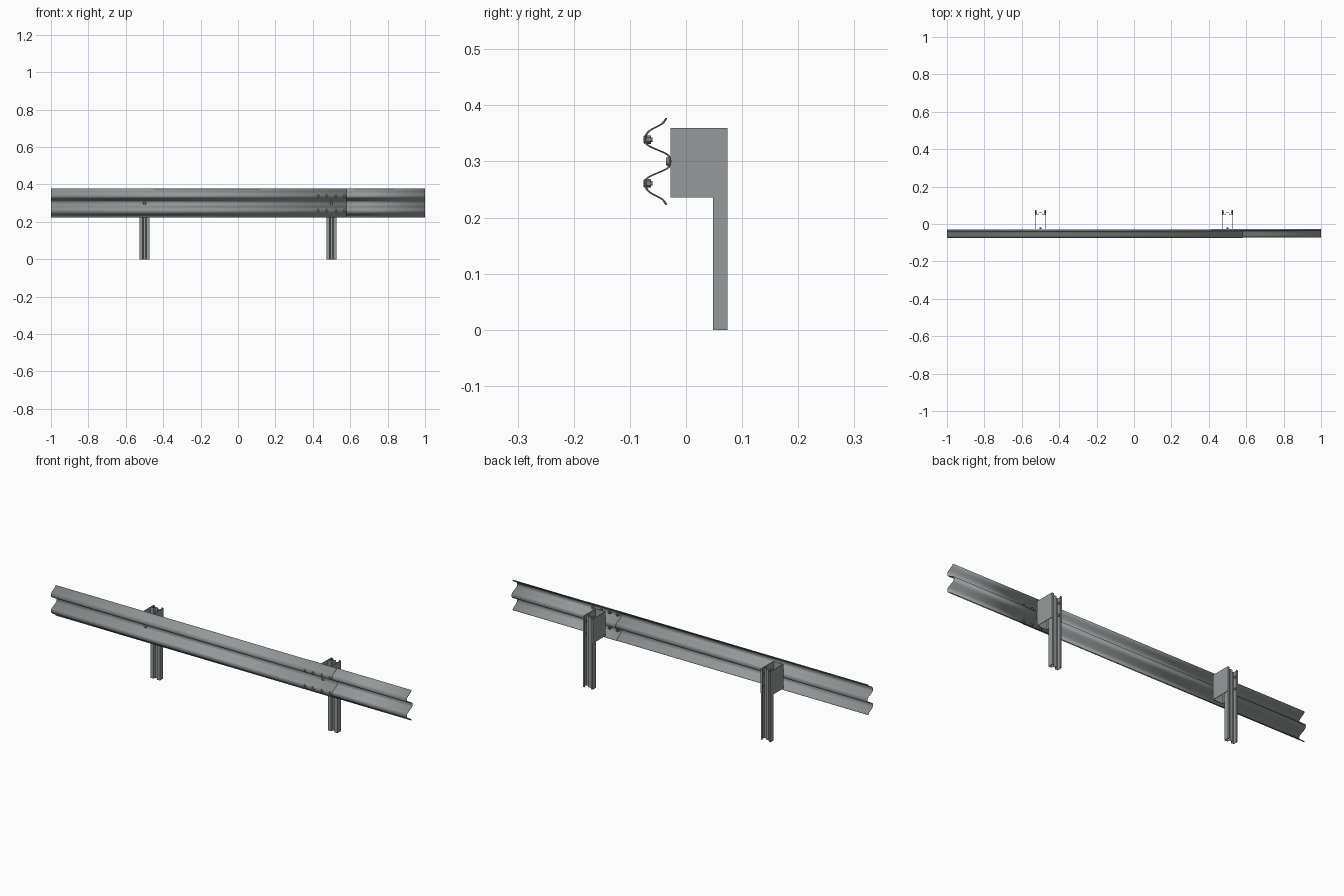
import bpy, bmesh, math
from mathutils import Vector, Matrix

cube = bpy.data.objects.get("Cube")
if cube:
    bpy.data.objects.remove(cube, do_unlink=True)


def make_material(name, colour):
    m = bpy.data.materials.new(name)
    m.use_nodes = True
    m.diffuse_color = (*colour, 1)
    m.node_tree.nodes["Principled BSDF"].inputs["Base Color"].default_value = (*colour, 1)
    return m


steel = make_material("galvanised steel", (0.30, 0.32, 0.32))
bolt_steel = make_material("dark bolt steel", (0.22, 0.235, 0.235))


def add_object(name, bm, material, smooth=False):
    mesh = bpy.data.meshes.new(name)
    bm.to_mesh(mesh)
    bm.free()
    mesh.materials.append(material)
    ob = bpy.data.objects.new(name, mesh)
    bpy.context.collection.objects.link(ob)
    if smooth:
        bpy.ops.object.select_all(action='DESELECT')
        ob.select_set(True)
        bpy.context.view_layer.objects.active = ob
        bpy.ops.object.shade_smooth_by_angle(angle=math.radians(35))
    return ob


def sheet(name, path, direction, thickness, smooth=False):
    """Extrude an open path along a direction and give it sheet thickness."""
    bm = bmesh.new()
    verts = [bm.verts.new(p) for p in path]
    edges = [bm.edges.new(pair) for pair in zip(verts, verts[1:])]
    out = bmesh.ops.extrude_edge_only(bm, edges=edges)
    moved = [g for g in out["geom"] if isinstance(g, bmesh.types.BMVert)]
    bmesh.ops.translate(bm, verts=moved, vec=direction)
    bmesh.ops.recalc_face_normals(bm, faces=bm.faces)
    ob = add_object(name, bm, steel, smooth)
    mod = ob.modifiers.new("thickness", 'SOLIDIFY')
    mod.thickness = thickness
    mod.offset = 0
    mod.use_even_offset = True
    return ob


def spline(points, steps):
    """Smooth curve through the points."""
    pts = [Vector(p) for p in points]
    pts = [2 * pts[0] - pts[1]] + pts + [2 * pts[-1] - pts[-2]]
    curve = []
    for a, b, c, d in zip(pts, pts[1:], pts[2:], pts[3:]):
        for i in range(steps):
            t = i / steps
            curve.append((2 * b + (c - a) * t + (2 * a - 5 * b + 4 * c - d) * t**2
                          + (3 * b - a - 3 * c + d) * t**3) / 2)
    return curve + [pts[-2]]


# Two-wave rail profile: depth and height above its centre, mirrored about the valley
RAIL_Z = 0.30
upper = [(-0.036, 0.077), (-0.044, 0.067), (-0.064, 0.056), (-0.072, 0.047),
         (-0.073, 0.034), (-0.064, 0.026), (-0.037, 0.014), (-0.030, 0.006)]
profile = spline(upper + [(y, -z) for y, z in reversed(upper)], 4)


def rail(name, start, end, shift):
    path = [(start, y + shift, RAIL_Z + z) for y, z in profile]
    sheet(name, path, (end - start, 0, 0), 0.002, True)


rail("rail_main", -1.0, 0.58, 0)
rail("rail_overlap", 0.415, 1.0, 0.002)


def disc(name, centre, axis, radius, depth, sides, top=1.0):
    """Bolt head or nut standing on an axis, optionally tapered."""
    bm = bmesh.new()
    turn = Vector((0, 0, 1)).rotation_difference(Vector(axis)).to_matrix().to_4x4()
    bmesh.ops.create_cone(bm, cap_ends=True, segments=sides, radius1=radius,
                          radius2=radius * top, depth=depth,
                          matrix=Matrix.Translation(centre) @ turn)
    add_object(name, bm, bolt_steel, sides > 8)


# Splice bolts through both wave crests
for x in (0.43, 0.475, 0.525, 0.57):
    for z in (RAIL_Z - 0.039, RAIL_Z + 0.039):
        disc("splice_bolt_head", (x, -0.0745, z), (0, -1, 0), 0.008, 0.003, 16, 0.7)
        disc("splice_bolt_shank", (x, -0.067, z), (0, -1, 0), 0.004, 0.014, 12)
        disc("splice_nut", (x, -0.066, z), (0, -1, 0), 0.0075, 0.008, 6)

# Crimped channel posts with spacer brackets and their bolts
TOP = 0.36
post_half = [(-0.018, 0.073), (-0.0255, 0.073), (-0.0255, 0.049),
             (-0.011, 0.049), (-0.007, 0.061)]
post_path = post_half + [(-x, y) for x, y in reversed(post_half)]
spacer_path = [(-0.0275, 0.074), (-0.0275, -0.027), (0.0275, -0.027), (0.0275, 0.074)]

for side, px in (("right", -0.5), ("left", 0.5)):
    sheet(side + "_post", [(px + x, y, 0) for x, y in post_path], (0, 0, TOP), 0.002)
    sheet(side + "_spacer", [(px + x, y, 0.236) for x, y in spacer_path],
          (0, 0, TOP - 0.236), 0.002)
    disc(side + "_rail_bolt_head", (px, -0.033, RAIL_Z), (0, -1, 0), 0.009, 0.005, 16, 0.7)
    disc(side + "_rail_bolt_nut", (px, -0.023, RAIL_Z), (0, 1, 0), 0.0075, 0.006, 6)
    for s in (-1, 1):
        for z in (0.27, 0.33):
            disc(side + "_post_nut", (px + s * 0.022, 0.061, z), (-s, 0, 0), 0.006, 0.006, 6)
